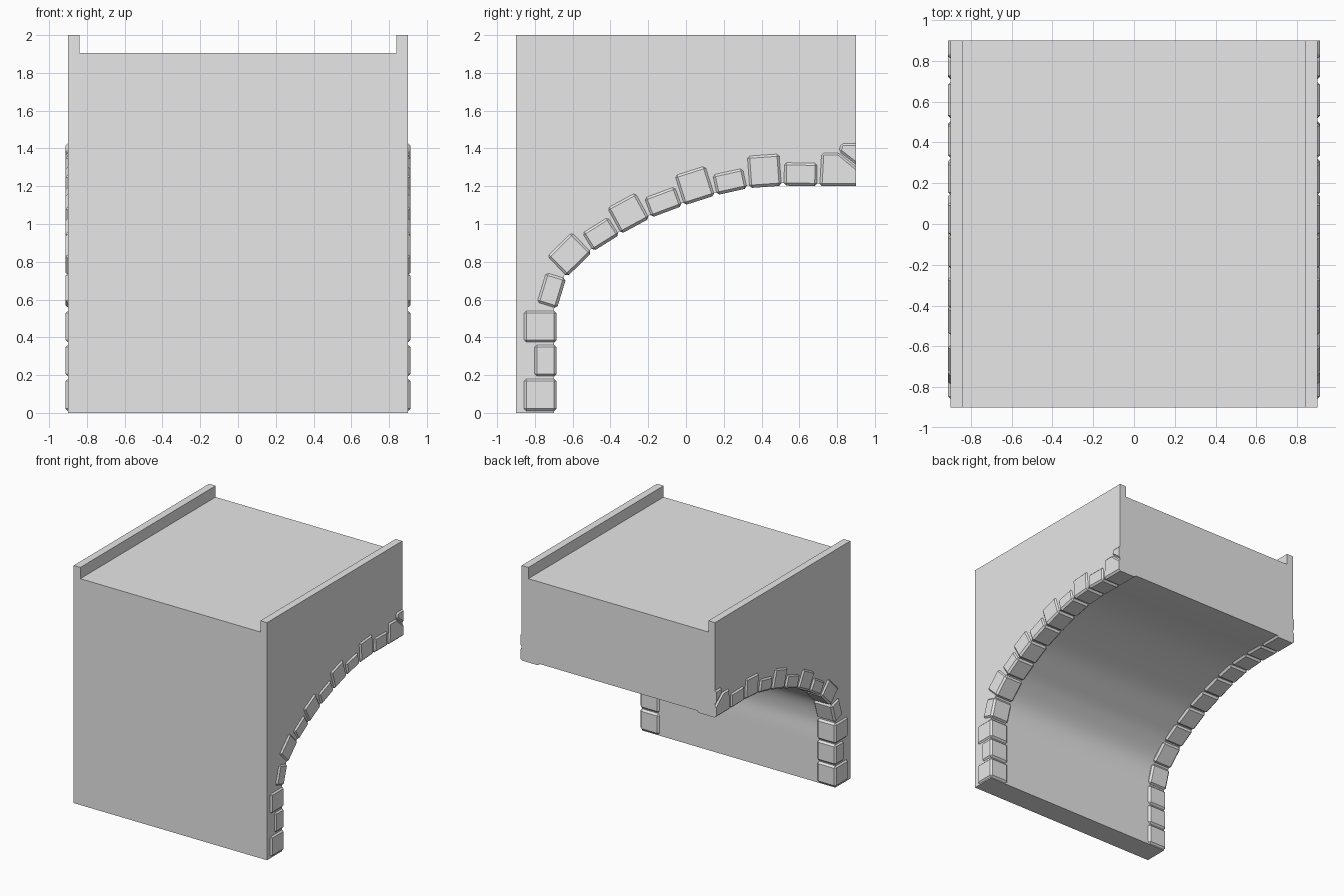
import bpy, bmesh, math
from mathutils import Vector

default = bpy.data.objects.get("Cube")
if default:
    bpy.data.objects.remove(default, do_unlink=True)

stone_grey = bpy.data.materials.new("stone_grey")
stone_grey.use_nodes = True
stone_grey.diffuse_color = (0.8, 0.8, 0.8, 1)
stone_grey.node_tree.nodes["Principled BSDF"].inputs["Base Color"].default_value = (0.8, 0.8, 0.8, 1)

HALF = 0.9           # half width and half length of the block
FACE = 0.912         # outer face of the arch stones
INNER = 0.735        # inner end of the arch stones
RECESS = 0.015       # how far the vault sits behind the stones
CHAMFER = 0.015


def prism(name, profile, x0, x1, chamfer=0):
    """Extrude a (y, z) profile along x, chamfer it and trim it at the back plane."""
    bm = bmesh.new()
    face = bm.faces.new([bm.verts.new((x0, y, z)) for y, z in profile])
    side = bmesh.ops.extrude_face_region(bm, geom=[face])["geom"]
    moved = [v for v in side if isinstance(v, bmesh.types.BMVert)]
    bmesh.ops.translate(bm, verts=moved, vec=(x1 - x0, 0, 0))
    bmesh.ops.recalc_face_normals(bm, faces=bm.faces[:])
    if chamfer:
        bmesh.ops.bevel(bm, geom=bm.edges[:], offset=chamfer, segments=1,
                        affect='EDGES', clamp_overlap=True)
        bmesh.ops.bisect_plane(bm, geom=bm.verts[:] + bm.edges[:] + bm.faces[:],
                               plane_co=(0, HALF, 0), plane_no=(0, 1, 0), clear_outer=True)
        rim = [e for e in bm.edges if e.is_boundary]
        if rim:
            bmesh.ops.holes_fill(bm, edges=rim, sides=0)
        bmesh.ops.recalc_face_normals(bm, faces=bm.faces[:])
    mesh = bpy.data.meshes.new(name)
    bm.to_mesh(mesh)
    bm.free()
    mesh.materials.append(stone_grey)
    obj = bpy.data.objects.new(name, mesh)
    bpy.context.collection.objects.link(obj)
    return obj


def normal(a, b):
    """Unit normal pointing from the opening into the masonry."""
    d = (b - a).normalized()
    return Vector((-d.y, d.x))


def spline(pts, steps):
    """Smooth curve through all points."""
    ext = [2 * pts[0] - pts[1]] + pts + [2 * pts[-1] - pts[-2]]
    out = []
    for a, b, c, d in zip(ext, ext[1:], ext[2:], ext[3:]):
        for k in range(steps):
            t = k / steps
            out.append(b + (c - a) * (t / 2) + (a * 2 - b * 5 + c * 4 - d) * (t * t / 2)
                       + (b * 3 - a - c * 3 + d) * (t ** 3 / 2))
    return out + [pts[-1]]


# Joints between stones along the inner edge of the arch
joints = [Vector(p) for p in (
    (-.685, .003), (-.685, .187), (-.685, .367), (-.685, .547), (-.633, .717),
    (-.495, .853), (-.348, .945), (-.188, 1.032), (-.015, 1.097),
    (.158, 1.152), (.33, 1.19), (.512, 1.203), (.7, 1.2))]
depths = [.175, .12, .175, .113, .153, .115, .158, .113, .168, .112, .172, .125]

# Main block with the vaulted underside
curve = spline(joints + [Vector((HALF, 1.2))], 5)
vault = []
for i, p in enumerate(curve):
    a, b = curve[max(i - 1, 0)], curve[min(i + 1, len(curve) - 1)]
    vault.append(p + normal(a, b) * RECESS)
vault[0].y = 0
vault[-1].x = HALF
block = prism("bridge_block", [(-HALF, 0)] + [tuple(p) for p in vault]
              + [(HALF, 2), (-HALF, 2)], -HALF, HALF)

# Sunken roadway between the two parapets
cutter = prism("roadway_cutter", [(-1, 1.905), (1, 1.905), (1, 2.2), (-1, 2.2)], -.838, .838)
cutter.hide_render = True
cut = block.modifiers.new("roadway", 'BOOLEAN')
cut.operation = 'DIFFERENCE'
cut.solver = 'EXACT'
cut.object = cutter
bpy.ops.object.select_all(action='DESELECT')
block.select_set(True)
bpy.context.view_layer.objects.active = block
bpy.ops.object.modifier_apply(modifier=cut.name)
bpy.data.objects.remove(cutter, do_unlink=True)
bpy.ops.object.shade_smooth_by_angle(angle=math.radians(25))

# Arch stones on both sides
crown_stone = [(.705, 1.2), (.98, 1.2), (.98, 1.24), (.81, 1.38), (.715, 1.38)]
key_stone = [(.805, 1.385), (.98, 1.25), (.98, 1.43), (.82, 1.43)]
for label, s in (("left", 1), ("right", -1)):
    for i, depth in enumerate(depths):
        a, b = joints[i], joints[i + 1]
        gap = (b - a).normalized() * .004
        out = normal(a, b) * depth
        quad = [a + gap, b - gap, b - gap + out, a + gap + out]
        prism(f"{label}_arch_stone_{i + 1}", quad, s * INNER, s * FACE, CHAMFER)
    prism(f"{label}_crown_stone", crown_stone, s * INNER, s * FACE, CHAMFER)
    prism(f"{label}_key_stone", key_stone, s * INNER, s * FACE, CHAMFER)
